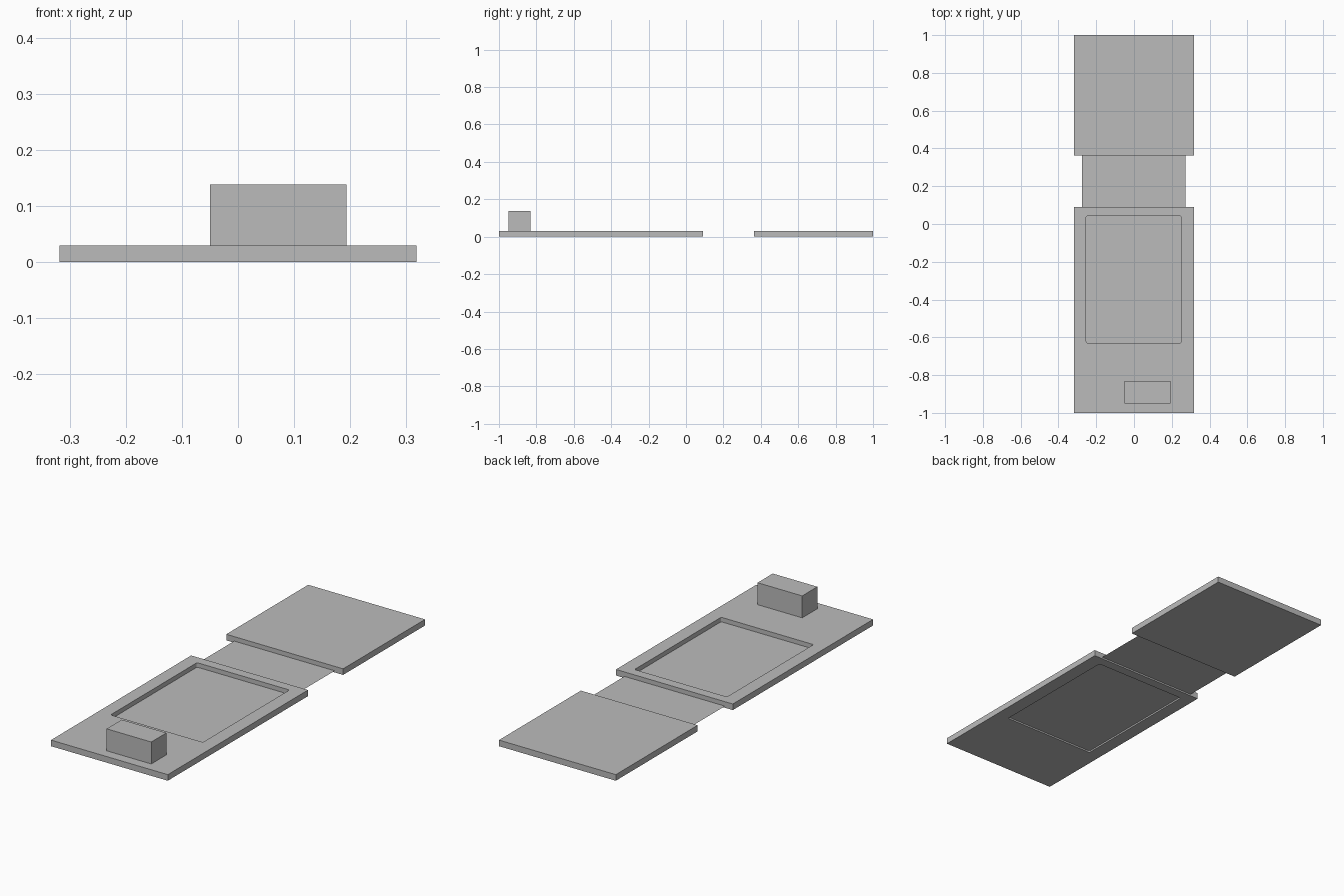
import bpy
import bmesh

cube = bpy.data.objects.get("Cube")
if cube:
    bpy.data.objects.remove(cube, do_unlink=True)

grey = bpy.data.materials.new("plain_grey")
grey.use_nodes = True
colour = (0.5, 0.5, 0.5, 1)
grey.diffuse_color = colour
grey.node_tree.nodes["Principled BSDF"].inputs["Base Color"].default_value = colour


def add_object(name, bm):
    mesh = bpy.data.meshes.new(name)
    bm.to_mesh(mesh)
    bm.free()
    mesh.materials.append(grey)
    obj = bpy.data.objects.new(name, mesh)
    bpy.context.collection.objects.link(obj)
    return obj


def add_box(name, xs, ys, zs, corner=0):
    """Box between the given limits, with optional rounded upright edges."""
    bm = bmesh.new()
    bmesh.ops.create_cube(bm, size=1)
    for v in bm.verts:
        v.co = [lim[0] if c < 0 else lim[1] for c, lim in zip(v.co, (xs, ys, zs))]
    if corner:
        upright = [e for e in bm.edges if abs(e.verts[0].co.z - e.verts[1].co.z) > 0.001]
        bmesh.ops.bevel(bm, geom=upright, offset=corner, segments=3,
                        profile=0.5, affect='EDGES')
    return add_object(name, bm)


HALF = 0.318
THICK = 0.03

# Front panel with a window opening cut through it
front_panel = add_box("front_panel", (-HALF, HALF), (-1, 0.09), (0, THICK))
cutter = add_box("window_cutter", (-0.253, 0.25), (-0.63, 0.043), (-0.1, 0.1), 0.008)
cutter.hide_render = True
cut = front_panel.modifiers.new("window", 'BOOLEAN')
cut.operation = 'DIFFERENCE'
cut.solver = 'EXACT'
cut.object = cutter
bpy.context.view_layer.objects.active = front_panel
bpy.ops.object.modifier_apply(modifier=cut.name)
bpy.data.objects.remove(cutter, do_unlink=True)

# Rear panel and the raised block at the front
add_box("rear_panel", (-HALF, HALF), (0.363, 1), (0, THICK))
add_box("raised_block", (-0.05, 0.193), (-0.95, -0.832), (THICK, 0.138))

# Thin sheet filling the window and joining the two panels
bm = bmesh.new()
corners = [(-0.275, -0.66), (0.272, -0.66), (0.272, 0.4), (-0.275, 0.4)]
bm.faces.new([bm.verts.new((x, y, 0.008)) for x, y in corners])
add_object("joining_sheet", bm)
